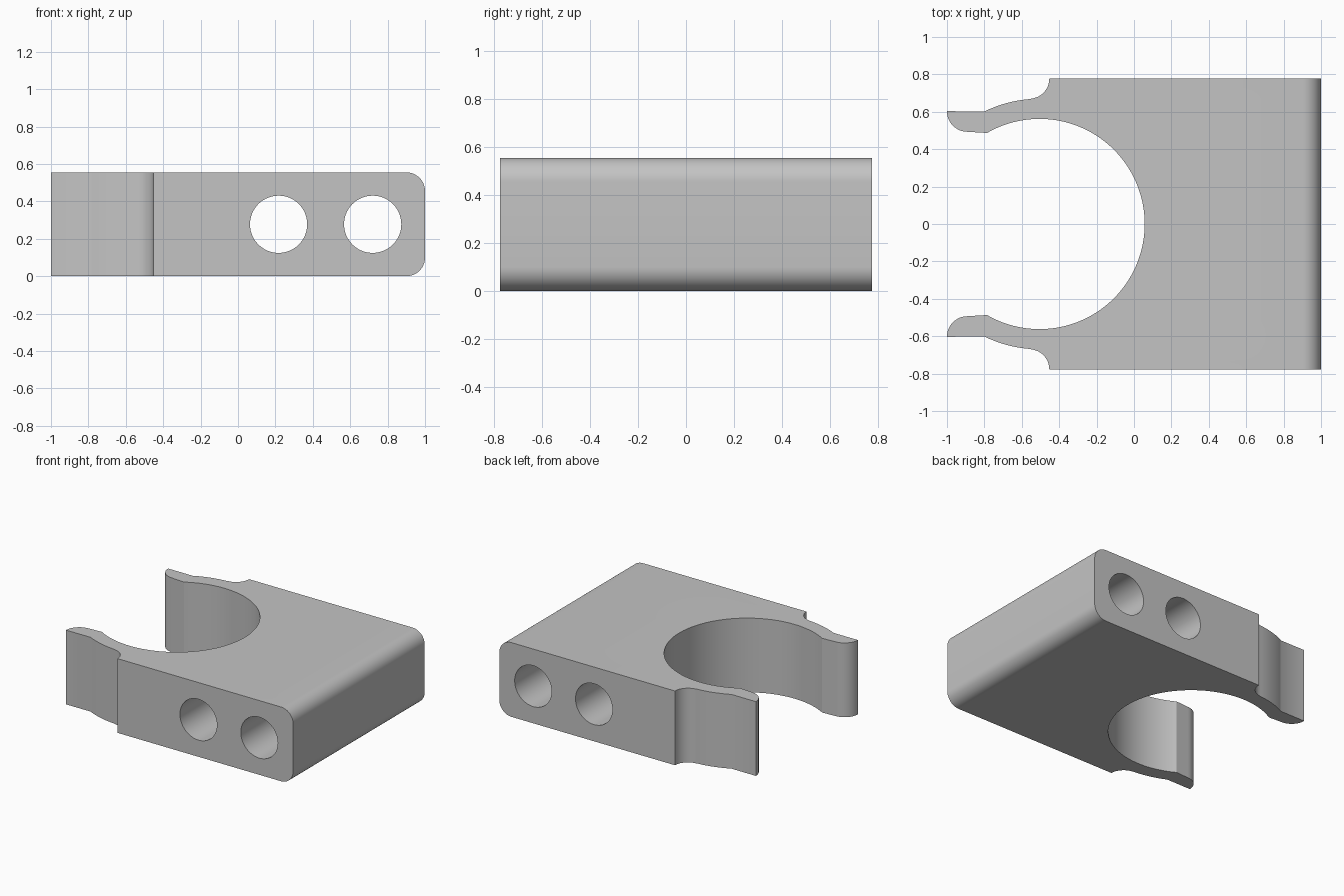
import bpy, bmesh
from math import cos, sin, radians, asin

cube = bpy.data.objects.get("Cube")
if cube:
    bpy.data.objects.remove(cube, do_unlink=True)

HEIGHT, HALF_WIDTH = 0.555, 0.777
BORE_X, BORE_R, OUTER_R = -0.505, 0.562, 0.67

grey = bpy.data.materials.new("light grey")
grey.use_nodes = True
grey.diffuse_color = (0.55, 0.55, 0.55, 1)
grey.node_tree.nodes["Principled BSDF"].inputs["Base Color"].default_value = (0.55, 0.55, 0.55, 1)


def arc(cx, cy, r, start, end, steps):
    angles = [radians(start + (end - start) * i / steps) for i in range(steps + 1)]
    return [(cx + r * cos(a), cy + r * sin(a)) for a in angles]


# Half outline: bore, lip, springy arm, shoulder fillet, block corner
half = arc(BORE_X, 0, BORE_R, 0, 120, 48)
half += arc(-0.89, 0.603, 0.11, 270, 180, 12)
half += arc(BORE_X, 0, OUTER_R, 116, 94, 10)
half += arc(-0.56, 0.777, 0.107, 275, 360, 12)
half += [(1, HALF_WIDTH)]
outline = half + [(x, -y) for x, y in reversed(half[1:])]

# Clip body: extruded outline with rounded end
bm = bmesh.new()
base = bm.faces.new([bm.verts.new((x, y, 0)) for x, y in outline])
top = bmesh.ops.extrude_face_region(bm, geom=[base])["geom"]
bmesh.ops.translate(bm, vec=(0, 0, HEIGHT),
                    verts=[v for v in top if isinstance(v, bmesh.types.BMVert)])
bmesh.ops.recalc_face_normals(bm, faces=bm.faces)
end_edges = [e for e in bm.edges
             if all(v.co.x > 0.99 for v in e.verts)
             and abs(e.verts[0].co.y - e.verts[1].co.y) > 1]
bmesh.ops.bevel(bm, geom=end_edges, offset=0.1, segments=12, profile=0.5, affect='EDGES')
mesh = bpy.data.meshes.new("clip_body")
bm.to_mesh(mesh)
bm.free()
mesh.materials.append(grey)
body = bpy.data.objects.new("clip_body", mesh)
bpy.context.collection.objects.link(body)

# Two screw holes through the block
for i, x in enumerate((0.217, 0.72)):
    bpy.ops.mesh.primitive_cylinder_add(vertices=64, radius=0.153, depth=2,
                                        location=(x, 0, HEIGHT / 2),
                                        rotation=(radians(90), 0, 0))
    cutter = bpy.context.object
    cutter.name = f"hole_cutter_{i + 1}"
    cutter.data.materials.append(grey)
    cutter.hide_render = True
    cut = body.modifiers.new(f"screw_hole_{i + 1}", 'BOOLEAN')
    cut.operation = 'DIFFERENCE'
    cut.solver = 'EXACT'
    cut.object = cutter

# Apply the cuts, drop the cutters, smooth the curved walls
bpy.ops.object.select_all(action='DESELECT')
body.select_set(True)
bpy.context.view_layer.objects.active = body
for mod in list(body.modifiers):
    cutter = mod.object
    bpy.ops.object.modifier_apply(modifier=mod.name)
    bpy.data.objects.remove(cutter, do_unlink=True)
bpy.ops.object.shade_smooth_by_angle(angle=radians(30))
